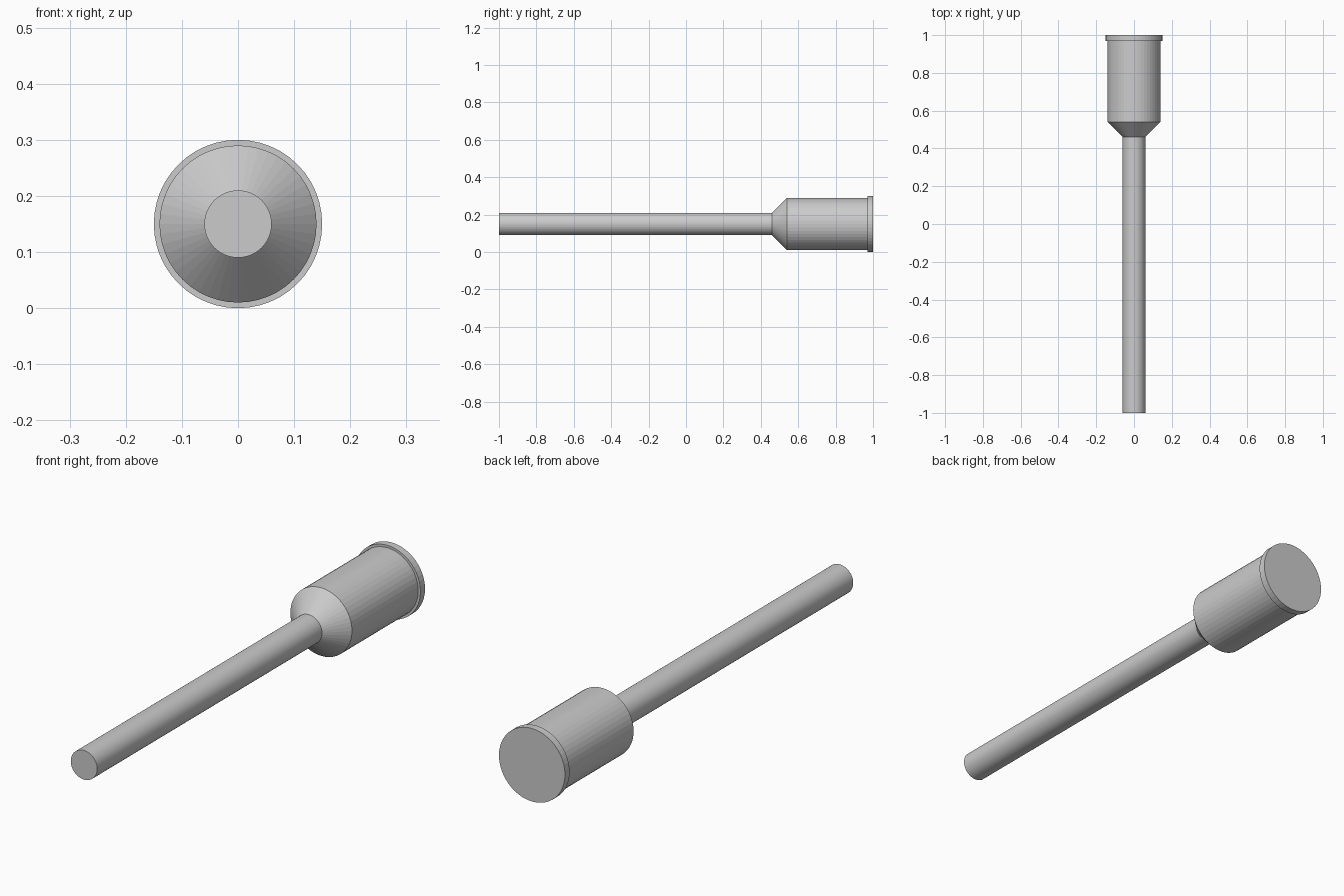
import bpy
import bmesh
from math import cos, sin, tau

if "Cube" in bpy.data.objects:
    bpy.data.objects.remove(bpy.data.objects["Cube"])

SIDES = 48
AXIS_Z = 0.15


def turned_part(name, profile):
    """Revolve (y, radius) points around the long axis and cap both ends."""
    bm = bmesh.new()
    rings = []
    for y, r in profile:
        rings.append([bm.verts.new((r * cos(tau * i / SIDES), y,
                                    AXIS_Z + r * sin(tau * i / SIDES)))
                      for i in range(SIDES)])
    for a, b in zip(rings, rings[1:]):
        for i in range(SIDES):
            j = (i + 1) % SIDES
            bm.faces.new((a[i], a[j], b[j], b[i]))
    bm.faces.new(rings[0])
    bm.faces.new(rings[-1])
    bmesh.ops.recalc_face_normals(bm, faces=bm.faces)
    mesh = bpy.data.meshes.new(name)
    bm.to_mesh(mesh)
    bm.free()
    obj = bpy.data.objects.new(name, mesh)
    bpy.context.collection.objects.link(obj)
    return obj


# One continuous turned solid: shaft, tapered shoulder, barrel and end flange
turned_part("stepped_pin", [
    (-1.0, 0.06), (0.46, 0.06),    # shaft
    (0.54, 0.14), (0.97, 0.14),    # shoulder and barrel
    (0.97, 0.15), (1.0, 0.15),     # end flange
])
